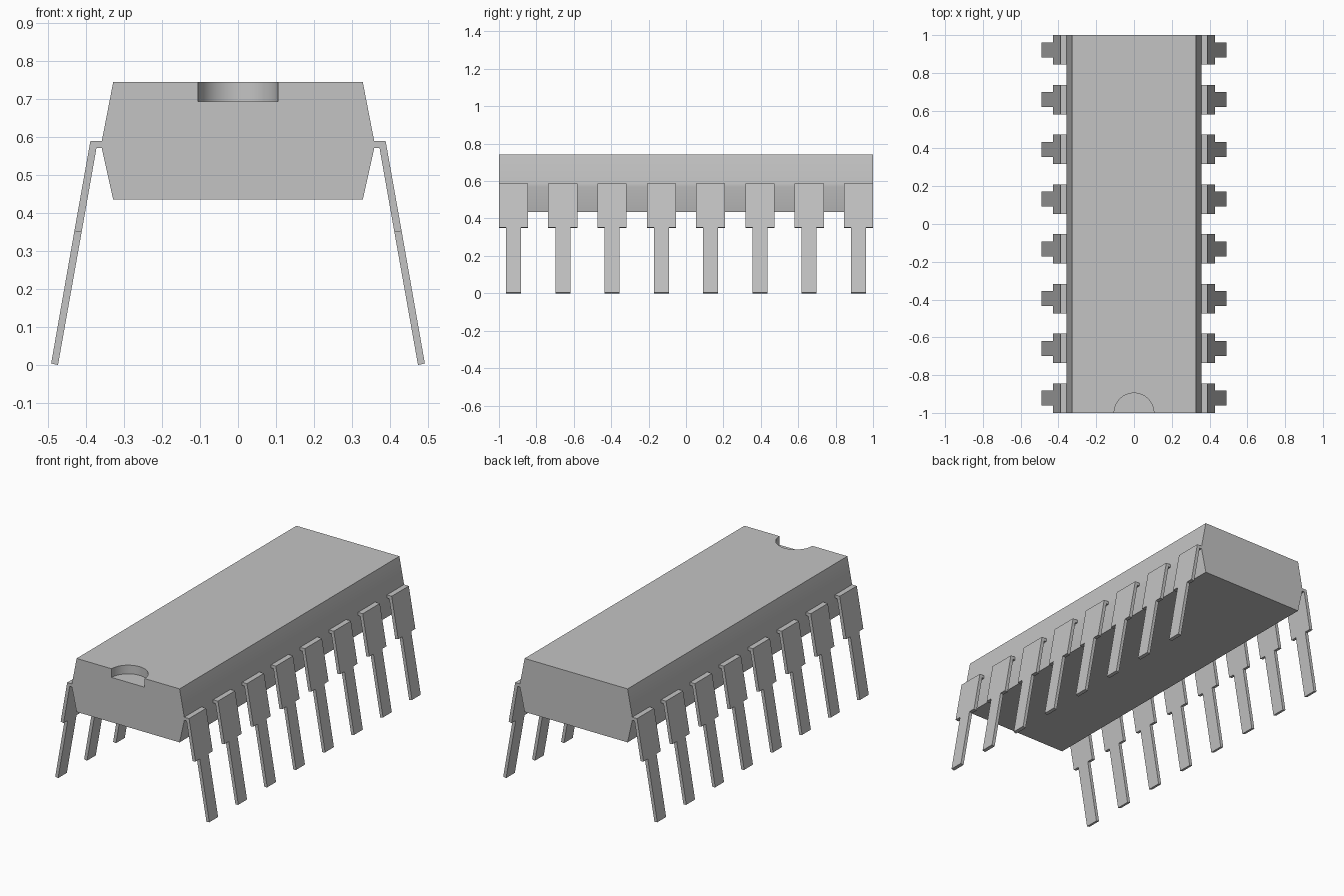
import bpy
import bmesh
from mathutils import Matrix

cube = bpy.data.objects.get("Cube")
if cube:
    bpy.data.objects.remove(cube, do_unlink=True)

gray = bpy.data.materials.new("plain gray")
gray.use_nodes = True
COLOR = (0.55, 0.55, 0.55, 1)
gray.diffuse_color = COLOR
gray.node_tree.nodes["Principled BSDF"].inputs["Base Color"].default_value = COLOR


def add_prism(bm, profile, half_width):
    """Extrude an x-z profile along y, centred on y = 0."""
    face = bm.faces.new([bm.verts.new((x, -half_width, z)) for x, z in profile])
    result = bmesh.ops.extrude_face_region(bm, geom=[face])
    moved = [v for v in result["geom"] if isinstance(v, bmesh.types.BMVert)]
    bmesh.ops.translate(bm, verts=moved, vec=(0, 2 * half_width, 0))


def to_mesh(bm, name):
    bmesh.ops.recalc_face_normals(bm, faces=bm.faces)
    mesh = bpy.data.meshes.new(name)
    bm.to_mesh(mesh)
    bm.free()
    mesh.materials.append(gray)
    return mesh


def add_object(name, mesh, location=(0, 0, 0)):
    obj = bpy.data.objects.new(name, mesh)
    obj.location = location
    bpy.context.collection.objects.link(obj)
    return obj


# Body: a six-sided section running the full length
half = [(0.328, 0.435), (0.358, 0.57), (0.358, 0.588), (0.328, 0.743)]
bm = bmesh.new()
add_prism(bm, half + [(-x, z) for x, z in reversed(half)], 1.0)
body = add_object("body", to_mesh(bm, "body"))

# Half-round notch cut into the top at the front end
bm = bmesh.new()
bmesh.ops.create_cone(bm, cap_ends=True, segments=64, radius1=0.105,
                      radius2=0.105, depth=0.2)
cutter = add_object("notch_cutter", to_mesh(bm, "notch_cutter"), (0, -1, 0.793))
cutter.hide_render = True
cut = body.modifiers.new("notch", "BOOLEAN")
cut.operation = "DIFFERENCE"
cut.solver = "EXACT"
cut.object = cutter
bpy.ops.object.select_all(action="DESELECT")
body.select_set(True)
bpy.context.view_layer.objects.active = body
bpy.ops.object.modifier_apply(modifier=cut.name)
bpy.data.objects.remove(cutter, do_unlink=True)
bpy.ops.object.shade_smooth_by_angle()

# Pins: wide bent shoulder above, narrow splayed leg below
step_out, step_in = (0.430, 0.352), (0.411, 0.349)
shoulder = [(0.356, 0.57), (0.356, 0.588), (0.388, 0.588),
            step_out, step_in, (0.372, 0.57)]
leg = [step_in, step_out, (0.491, 0.004), (0.473, 0.0)]

PINS = 8
END = 0.922
for side, sign in (("left", 1), ("right", -1)):
    bm = bmesh.new()
    add_prism(bm, shoulder, 0.078)
    add_prism(bm, leg, 0.04)
    bm.transform(Matrix.Diagonal((sign, 1, 1, 1)))
    pin_mesh = to_mesh(bm, side + "_pin")
    for i in range(PINS):
        y = -END + 2 * END * i / (PINS - 1)
        add_object(f"{side}_pin_{i + 1}", pin_mesh, (0, y, 0))
